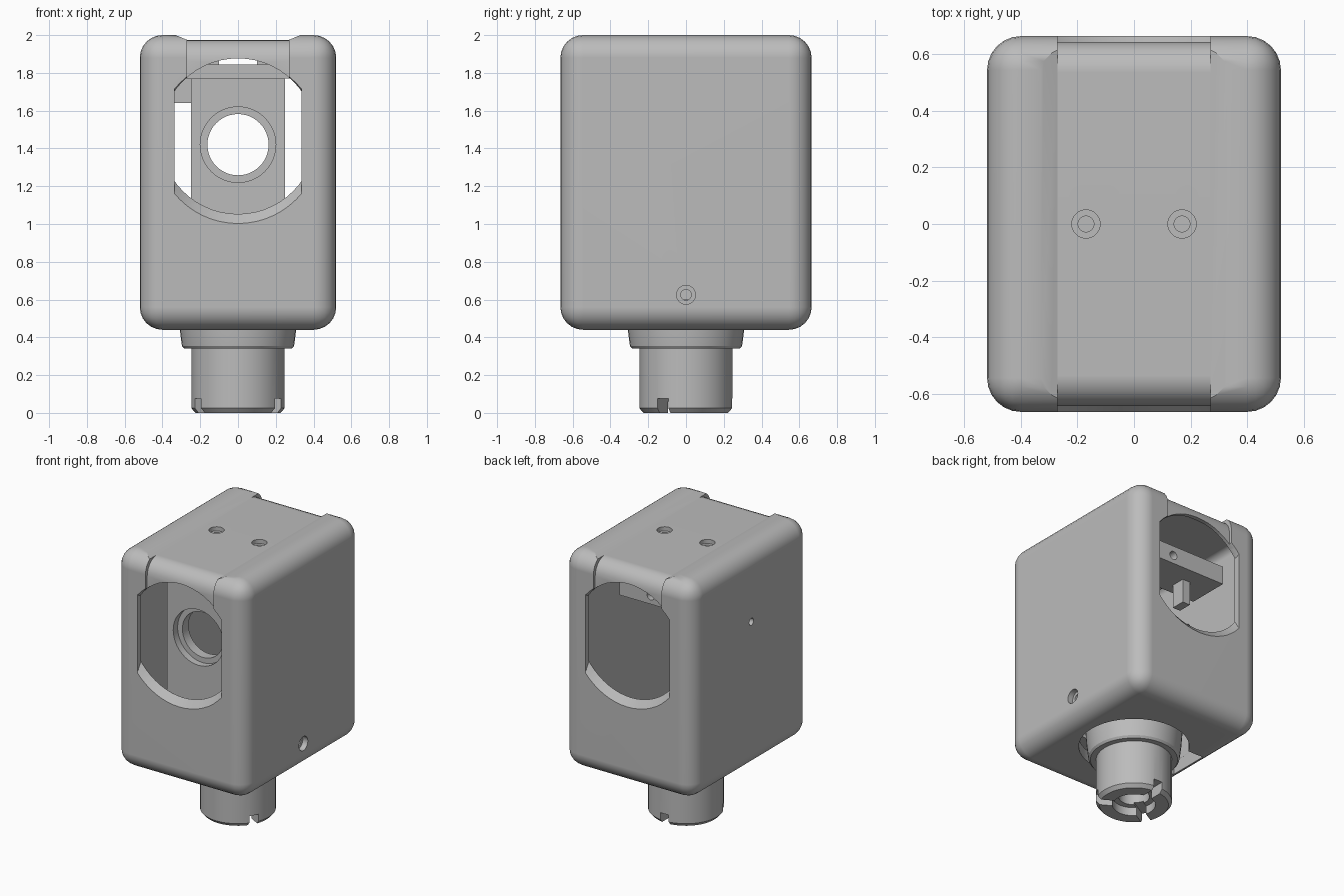
import bpy, bmesh, math
from mathutils import Matrix, Vector

if "Cube" in bpy.data.objects:
    bpy.data.objects.remove(bpy.data.objects["Cube"], do_unlink=True)

grey = bpy.data.materials.new("plain grey")
grey.use_nodes = True
grey.diffuse_color = (0.5, 0.5, 0.5, 1)
grey.node_tree.nodes["Principled BSDF"].inputs["Base Color"].default_value = (0.5, 0.5, 0.5, 1)


def make(name, bm):
    bmesh.ops.recalc_face_normals(bm, faces=bm.faces)
    mesh = bpy.data.meshes.new(name)
    bm.to_mesh(mesh)
    bm.free()
    mesh.materials.append(grey)
    ob = bpy.data.objects.new(name, mesh)
    bpy.context.collection.objects.link(ob)
    return ob


def box(name, lo, hi, bevel=0):
    bm = bmesh.new()
    bmesh.ops.create_cube(bm, size=1)
    lo, hi = Vector(lo), Vector(hi)
    for v in bm.verts:
        v.co = (lo + hi) / 2 + v.co * (hi - lo)
    if bevel:
        bmesh.ops.bevel(bm, geom=bm.edges[:], offset=bevel, segments=6,
                        profile=0.5, affect='EDGES', clamp_overlap=True)
    return make(name, bm)


def cyl(name, loc, radius, depth, axis='Z', radius2=None, sides=48):
    bm = bmesh.new()
    rot = {'X': Matrix.Rotation(math.pi / 2, 4, 'Y'),
           'Y': Matrix.Rotation(-math.pi / 2, 4, 'X'), 'Z': Matrix()}[axis]
    bmesh.ops.create_cone(bm, cap_ends=True, segments=sides, radius1=radius,
                          radius2=radius if radius2 is None else radius2,
                          depth=depth, matrix=Matrix.Translation(loc) @ rot)
    return make(name, bm)


def lathe(name, profile, sides=40):
    bm = bmesh.new()
    rings = [[bm.verts.new((r * math.cos(t), r * math.sin(t), z))
              for t in (2 * math.pi * i / sides for i in range(sides))]
             for r, z in profile]
    for a, b in zip(rings, rings[1:] + rings[:1]):
        for i in range(sides):
            j = (i + 1) % sides
            bm.faces.new((a[i], a[j], b[j], b[i]))
    return make(name, bm)


def combine(ob, tool, op='DIFFERENCE'):
    mod = ob.modifiers.new("cut", 'BOOLEAN')
    mod.operation, mod.solver, mod.object = op, 'EXACT', tool
    bpy.context.view_layer.objects.active = ob
    bpy.ops.object.modifier_apply(modifier=mod.name)
    bpy.data.objects.remove(tool, do_unlink=True)
    return ob


def smooth(ob):
    bpy.ops.object.select_all(action='DESELECT')
    ob.select_set(True)
    bpy.context.view_layer.objects.active = ob
    bpy.ops.object.shade_smooth_by_angle(angle=math.radians(28))
    mod = ob.modifiers.new("even shading", 'WEIGHTED_NORMAL')
    mod.keep_sharp = True


# Rounded, hollow case
case = box("case", (-0.52, -0.665, 0.44), (0.52, 0.665, 2.0), 0.12)

# Shallow channel over the top, wrapping onto front and back
bm = bmesh.new()
outline = [(0.27, 1.45), (0.27, 1.975), (0.33, 2.0), (0.35, 2.1)]
outline += [(-x, z) for x, z in reversed(outline)]
face = bm.faces.new([bm.verts.new((x, -1, z)) for x, z in outline])
ext = bmesh.ops.extrude_face_region(bm, geom=[face])["geom"]
bmesh.ops.translate(bm, vec=(0, 2, 0), verts=[g for g in ext if isinstance(g, bmesh.types.BMVert)])
channel = make("channel_cutter", bm)
combine(channel, box("channel_core", (-0.6, -0.645, 0.5), (0.6, 0.645, 1.975), 0.11))
combine(case, channel)

# Cavity
combine(case, box("cavity_cutter", (-0.45, -0.62, 0.52), (0.45, 0.62, 1.9), 0.05))


# Large windows in front and back, round with flat sides
def flat_sided(cutter):
    return combine(cutter, box("limit", (-0.335, -2, 0), (0.335, 2, 3)), 'INTERSECT')


combine(case, flat_sided(cyl("window_cutter", (0, 0, 1.465), 0.412, 1.6, 'Y', sides=56)))
for side in (-1, 1):
    small, large = 0.405, 0.442
    flare = cyl("flare_cutter", (0, side * 0.645, 1.465), large if side < 0 else small,
                0.06, 'Y', small if side < 0 else large, 56)
    for v in flare.data.vertices:
        if side * v.co.y > 0.65:
            v.co.z -= 0.032
    combine(case, flat_sided(flare))

# Counterbored screw holes in the top and the left wall, pin hole in the right wall
for x in (-0.17, 0.17):
    combine(case, cyl("bore", (x, 0, 2.0), 0.05, 0.11))
    combine(case, cyl("hole", (x, 0, 1.9), 0.028, 0.3))
combine(case, cyl("bore", (0.53, 0, 0.625), 0.05, 0.1, 'X'))
combine(case, cyl("hole", (0.48, 0, 0.625), 0.028, 0.2, 'X'))
combine(case, cyl("pin_hole", (-0.5, 0, 1.5), 0.025, 0.2, 'X'))

# Floor opening around the stem, with a slot beside it
combine(case, cyl("floor_cutter", (0, 0, 0.46), 0.36, 0.3))
combine(case, box("slot_cutter", (-0.44, -0.12, 0.3), (-0.3, 0.18, 0.6)))
smooth(case)

# Stem with flared collar and chamfered foot
stem = lathe("stem", [(0.1, 0.06), (0.14, 0.06), (0.14, 0.0), (0.225, 0.0), (0.247, 0.025),
                      (0.247, 0.34), (0.285, 0.34), (0.297, 0.355), (0.308, 0.44),
                      (0.32, 0.6), (0.1, 0.6)])
for k in range(3):
    notch = box("notch_cutter", (0.09, -0.033, -0.1), (0.4, 0.033, 0.075))
    notch.data.transform(Matrix.Rotation(math.radians(90 + 120 * k), 4, 'Z'))
    combine(stem, notch)
smooth(stem)

# Upright plate with a stepped round socket
plate = box("socket_plate", (-0.25, -0.45, 0.6), (0.25, -0.33, 1.77))
combine(plate, cyl("socket_cutter", (0, -0.46, 1.42), 0.2, 0.12, 'Y'))
combine(plate, cyl("through_cutter", (0, -0.4, 1.42), 0.162, 0.4, 'Y'))
smooth(plate)

# Mounting bridge under the ceiling with two pads
box("bridge", (-0.3, -0.15, 1.77), (0.3, 0.15, 1.845))
for x, name in ((-0.2, "right_pad"), (0.2, "left_pad")):
    box(name, (x - 0.1, -0.12, 1.845), (x + 0.1, 0.12, 1.9))

# Cross bar behind the plate, and its hanging tab
bar = box("cross_bar", (-0.42, 0.1, 1.64), (0.25, 0.4, 1.77))
combine(bar, cyl("bar_hole", (0, 0.4, 1.7), 0.03, 0.2, 'Y', sides=24))
box("bar_tab", (-0.24, 0.18, 1.47), (-0.18, 0.28, 1.64))
